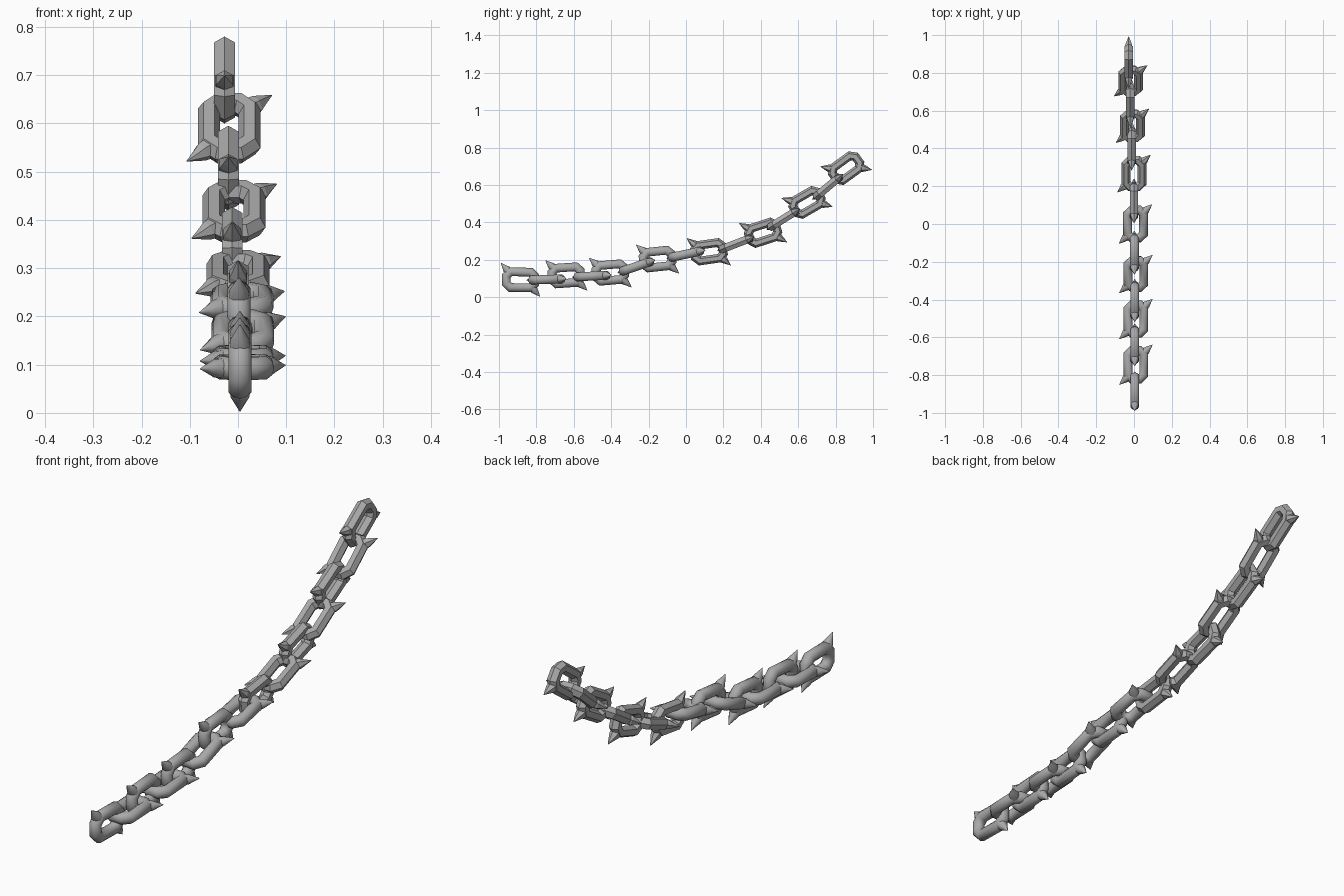
import bpy, bmesh, math
from mathutils import Vector, Matrix

cube = bpy.data.objects.get("Cube")
if cube:
    bpy.data.objects.remove(cube)

steel = bpy.data.materials.new("dull_steel")
steel.use_nodes = True
GREY = (0.4, 0.4, 0.4, 1)
steel.diffuse_color = GREY
steel.node_tree.nodes["Principled BSDF"].inputs["Base Color"].default_value = GREY

HALF_LEN, HALF_WID, CHAMFER, RADIUS = 0.076, 0.042, 0.022, 0.025


def ring(bm, centre, side, normal, radius, sides):
    """A closed section spanned by two directions."""
    return [bm.verts.new(centre + radius * (side * math.sin(a) + normal * math.cos(a)))
            for a in (math.tau * i / sides for i in range(sides))]


def bridge(bm, a, b):
    n = len(a)
    for i in range(n):
        j = (i + 1) % n
        bm.faces.new((a[i], a[j], b[j], b[i]))


def loop_path():
    """Chamfered rectangle in the local yz plane."""
    l, w, c = HALF_LEN, HALF_WID, CHAMFER
    quarter = [(l, w - c), (l - c, w)]
    pts = quarter + [(-y, z) for y, z in reversed(quarter)]
    pts += [(-y, -z) for y, z in pts]
    return [Vector((0, y, z)) for y, z in pts]


def add_horn(bm, sign, sides):
    """Curved spike growing from one corner of the link."""
    path = [(-0.058, 0.034, 0.024), (-0.076, 0.056, 0.020),
            (-0.089, 0.069, 0.012), (-0.106, 0.088, 0.001)]
    side = Vector((1, 0, 0))
    rings = []
    for i, (y, z, r) in enumerate(path):
        a, b = path[max(i - 1, 0)], path[min(i + 1, 3)]
        along = Vector((0, b[0] - a[0], b[1] - a[1])).normalized() * sign
        rings.append(ring(bm, Vector((0, y, z)) * sign, side, along.cross(side), r, sides))
    for a, b in zip(rings, rings[1:]):
        bridge(bm, a, b)
    bm.faces.new(rings[0])
    bm.faces.new(rings[-1])


def make_link(name, centre, pitch, flat, smooth):
    bm = bmesh.new()
    sides = 10 if smooth else 6
    side = Vector((1, 0, 0))
    pts = loop_path()
    rings = []
    for i, p in enumerate(pts):
        before = (p - pts[i - 1]).normalized()
        after = (pts[(i + 1) % len(pts)] - p).normalized()
        normal = (before + after).normalized().cross(side)
        rings.append(ring(bm, p, side, normal, RADIUS, sides))
    for i, r in enumerate(rings):
        bridge(bm, r, rings[(i + 1) % len(rings)])
    for sign in (1, -1):
        add_horn(bm, sign, sides)
    bmesh.ops.recalc_face_normals(bm, faces=bm.faces)

    # Flat links are rolled a quarter turn round the chain
    roll = Matrix.Rotation(-math.pi / 2 if flat else 0, 4, 'Y')
    tilt = Matrix.Rotation(math.radians(pitch), 4, 'X')
    bm.transform(Matrix.Translation(centre) @ tilt @ roll)
    mesh = bpy.data.meshes.new(name)
    bm.to_mesh(mesh)
    bm.free()
    mesh.materials.append(steel)
    obj = bpy.data.objects.new(name, mesh)
    bpy.context.collection.objects.link(obj)
    if smooth:
        bpy.ops.object.select_all(action='DESELECT')
        obj.select_set(True)
        bpy.context.view_layer.objects.active = obj
        bpy.ops.object.shade_smooth_by_angle(angle=math.radians(50))


# Link centres and pitch in degrees, from the low end to the high end
upright = [(0.004, -0.885, 0.093, -1), (0.004, -0.64, 0.117, 4), (0.004, -0.405, 0.132, 5),
           (0.002, -0.152, 0.204, 6), (0, 0.122, 0.243, 8), (-0.012, 0.412, 0.345, 18),
           (-0.02, 0.647, 0.507, 30), (-0.028, 0.856, 0.69, 36)]
level = [(0.01, -0.745, 0.095, 2), (0.01, -0.503, 0.113, 3), (0.01, -0.265, 0.165, 19),
         (0.008, 0, 0.23, 12), (0, 0.267, 0.286, 21), (-0.008, 0.52, 0.418, 32),
         (-0.018, 0.758, 0.59, 40)]

for kind, links in (("upright", upright), ("level", level)):
    for i, (x, y, z, pitch) in enumerate(links):
        make_link(f"{kind}_link_{i + 1}", (x, y, z), pitch,
                  kind == "level", i < 4)
